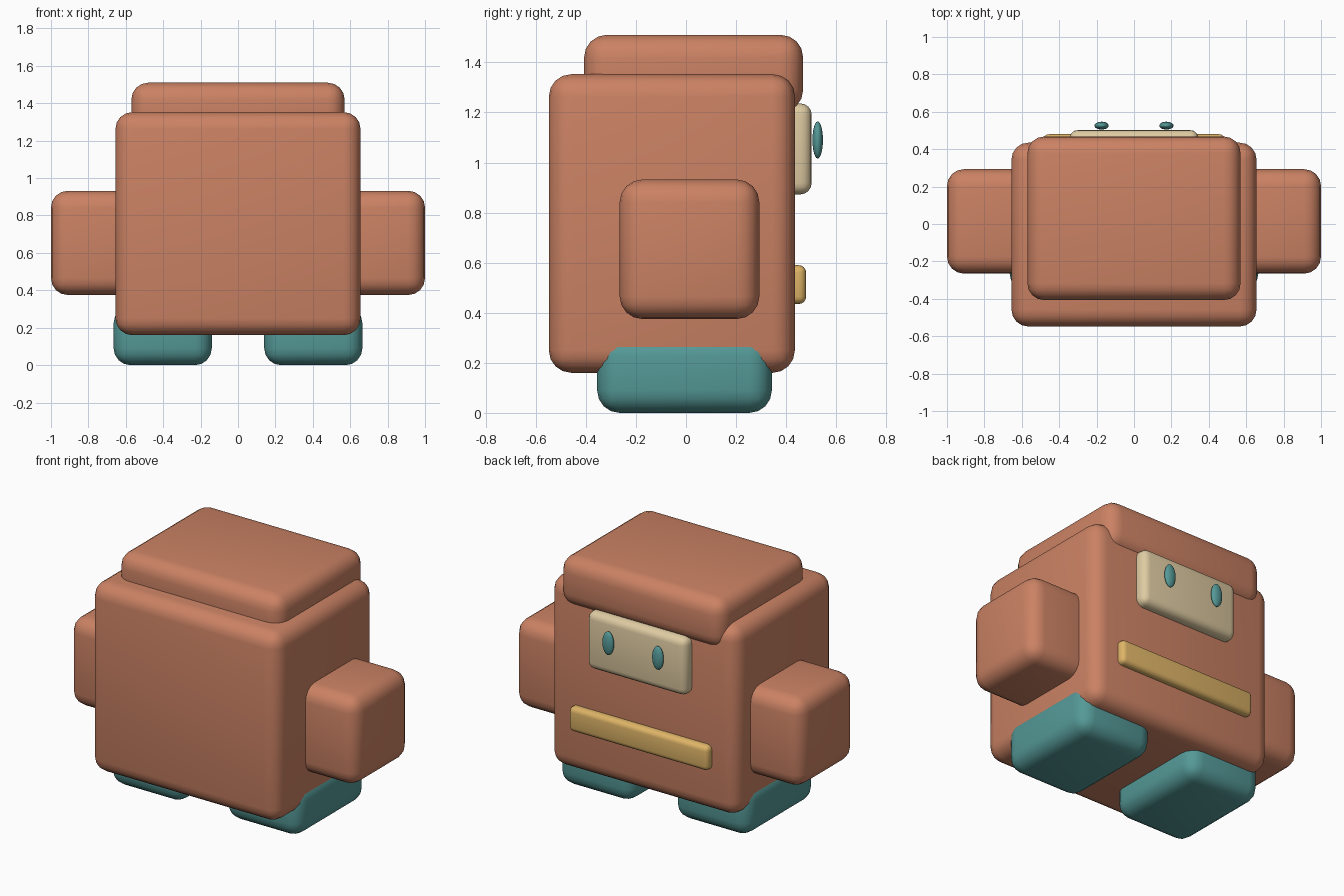
import bpy
import math

if "Cube" in bpy.data.objects:
    bpy.data.objects.remove(bpy.data.objects["Cube"])


def material(name, rgb):
    """Flat material from sRGB values, stored as linear."""
    m = bpy.data.materials.new(name)
    lin = [((c / 255 + 0.055) / 1.055) ** 2.4 for c in rgb]
    m.diffuse_color = (*lin, 1.0)
    m.use_nodes = True
    m.node_tree.nodes["Principled BSDF"].inputs["Base Color"].default_value = m.diffuse_color
    return m


TERRACOTTA = material("terracotta", (203, 130, 100))
TEAL = material("teal", (84, 153, 151))
CREAM = material("cream", (223, 203, 162))
GOLD = material("gold", (222, 180, 103))


def finish(obj, name, mat):
    obj.name = name
    obj.data.name = name
    obj.data.materials.append(mat)
    bpy.ops.object.shade_smooth_by_angle(angle=math.radians(35))
    return obj


def rounded_box(name, mat, x, y, z, radius, segments=4):
    """Box between (min, max) pairs with rounded edges."""
    spans = (x, y, z)
    bpy.ops.mesh.primitive_cube_add(size=1, location=[(a + b) / 2 for a, b in spans])
    obj = bpy.context.object
    obj.scale = [b - a for a, b in spans]
    bpy.ops.object.transform_apply(location=False, rotation=False, scale=True)
    bevel = obj.modifiers.new("rounding", "BEVEL")
    bevel.width = radius
    bevel.segments = segments
    bevel.limit_method = "NONE"
    bpy.ops.object.modifier_apply(modifier=bevel.name)
    return finish(obj, name, mat)


# Body and cap
rounded_box("body", TERRACOTTA, (-0.655, 0.655), (-0.548, 0.435), (0.16, 1.353), 0.09)
rounded_box("cap", TERRACOTTA, (-0.57, 0.57), (-0.407, 0.468), (1.2, 1.51), 0.09)

# Face plate and belt on the +y side
rounded_box("face_plate", CREAM, (-0.345, 0.345), (0.38, 0.502), (0.873, 1.236), 0.045)
rounded_box("belt", GOLD, (-0.485, 0.485), (0.38, 0.48), (0.435, 0.59), 0.03)

# Paired arms, feet and eyes
for side, s in (("right", 1), ("left", -1)):
    arm_x = sorted((s * 0.45, s * 1.0))
    rounded_box(side + "_arm", TERRACOTTA, arm_x, (-0.265, 0.293), (0.375, 0.932), 0.09)
    foot_x = sorted((s * 0.14, s * 0.665))
    rounded_box(side + "_foot", TEAL, foot_x, (-0.355, 0.343), (0.0, 0.315), 0.09)
    bpy.ops.mesh.primitive_uv_sphere_add(segments=24, ring_count=12, radius=1,
                                         location=(s * 0.173, 0.526, 1.09))
    eye = bpy.context.object
    eye.scale = (0.038, 0.021, 0.074)
    bpy.ops.object.transform_apply(location=False, rotation=False, scale=True)
    finish(eye, side + "_eye", TEAL)
